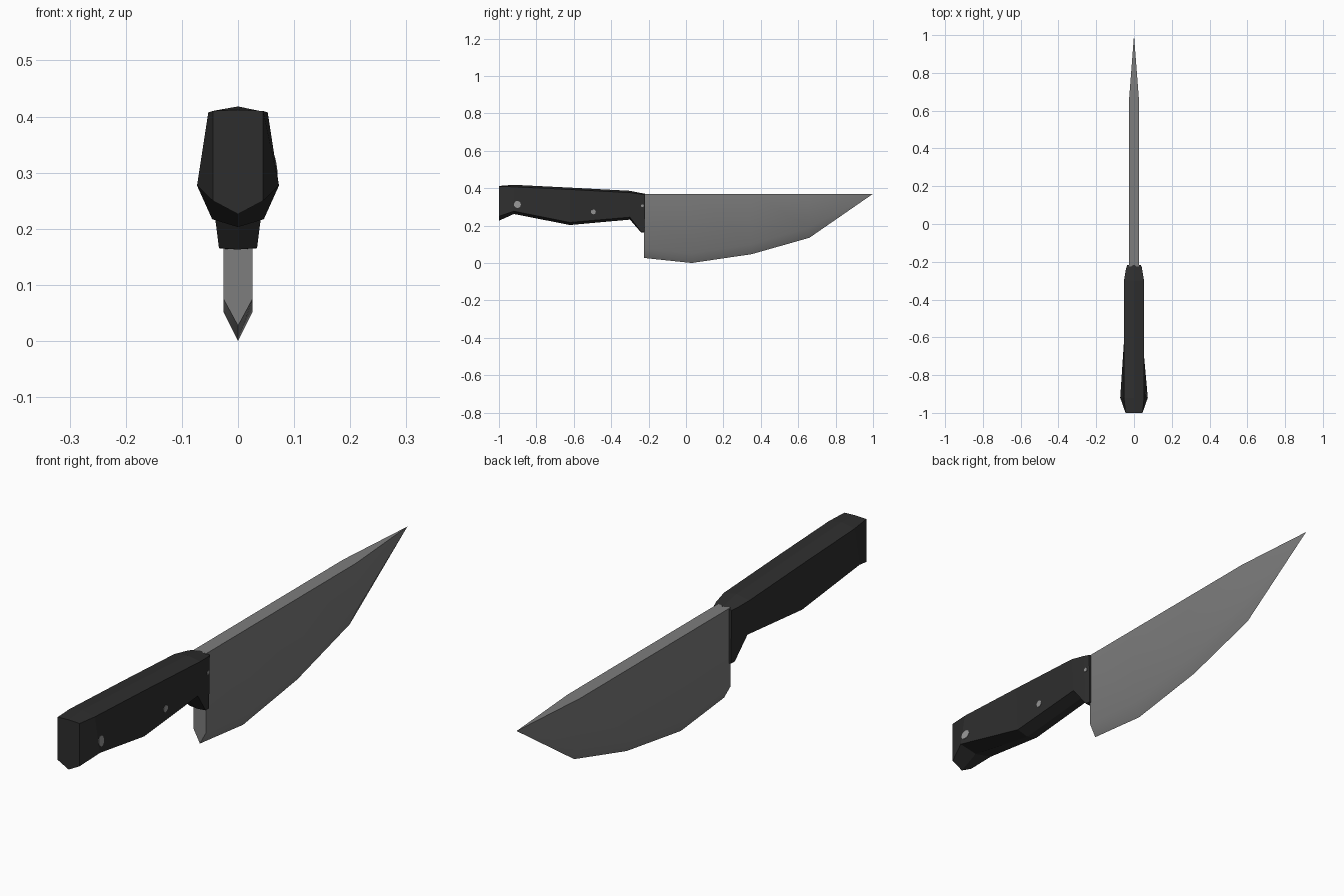
import bpy
import bmesh
import math
from mathutils import Vector

cube = bpy.data.objects.get("Cube")
if cube:
    bpy.data.objects.remove(cube)


def material(name, value):
    mat = bpy.data.materials.new(name)
    mat.use_nodes = True
    color = (value, value, value, 1)
    mat.diffuse_color = color
    mat.node_tree.nodes["Principled BSDF"].inputs["Base Color"].default_value = color
    return mat


steel = material("grey steel", 0.205)
black = material("black handle", 0.027)
rivet_grey = material("rivet grey", 0.3)


def loft(name, sections, mat):
    """Skin six-sided rings, each (y, ridge z, top half width, top z,
    bottom half width, bottom z, keel z), mirrored across x."""
    bm = bmesh.new()
    rings = []
    for y, ridge, wt, zt, wb, zb, keel in sections:
        points = [(0, ridge), (wt, zt), (wb, zb), (0, keel), (-wb, zb), (-wt, zt)]
        rings.append([bm.verts.new((x, y, z)) for x, z in points])
    for a, b in zip(rings, rings[1:]):
        for i in range(6):
            j = (i + 1) % 6
            bm.faces.new((a[i], a[j], b[j], b[i]))
    bm.faces.new(rings[0])
    bm.faces.new(rings[-1])
    bmesh.ops.remove_doubles(bm, verts=bm.verts, dist=0.0005)
    bmesh.ops.recalc_face_normals(bm, faces=bm.faces)
    mesh = bpy.data.meshes.new(name)
    bm.to_mesh(mesh)
    bm.free()
    mesh.materials.append(mat)
    obj = bpy.data.objects.new(name, mesh)
    bpy.context.collection.objects.link(obj)
    return obj


# Blade: flat spine, parallel sides, V-shaped cutting edge, pointed tip
TOP, HALF = 0.37, 0.026
edge = [(-0.225, 0.027, 0.075), (0.03, 0.0, 0.052), (0.35, 0.047, 0.1),
        (0.66, 0.135, 0.19)]
blade_sections = [(y, TOP, HALF, TOP, HALF, bevel, keel) for y, keel, bevel in edge]
blade_sections.append((1.0, TOP, 0, TOP, 0, TOP, TOP))
blade = loft("blade", blade_sections, steel)
bpy.context.view_layer.objects.active = blade
blade.select_set(True)
bpy.ops.object.shade_smooth_by_angle(angle=math.radians(35))
blade.select_set(False)

# Handle: faceted grip, flared at the butt, with a finger guard at the blade
handle = loft("handle", [
    (-1.0, 0.412, 0.045, 0.410, 0.045, 0.250, 0.226),
    (-0.92, 0.418, 0.053, 0.407, 0.073, 0.277, 0.262),
    (-0.62, 0.403, 0.053, 0.393, 0.046, 0.217, 0.203),
    (-0.30, 0.386, 0.053, 0.376, 0.044, 0.245, 0.232),
    (-0.24, 0.374, 0.043, 0.368, 0.034, 0.166, 0.163),
    (-0.218, 0.371, 0.036, 0.365, 0.033, 0.165, 0.163),
], black)
bpy.context.view_layer.update()

# Rivets: thin discs lying on the side of the handle
for name, y, z, radius in (("butt_rivet", -0.9, 0.315, 0.019),
                           ("middle_rivet", -0.495, 0.272, 0.013),
                           ("neck_rivet", -0.226, 0.305, 0.008)):
    _, spot, normal, _ = handle.closest_point_on_mesh(Vector((0.08, y, z)))
    bpy.ops.mesh.primitive_cylinder_add(
        vertices=12, radius=radius, depth=0.003, location=spot,
        rotation=normal.to_track_quat("Z", "Y").to_euler())
    rivet = bpy.context.object
    rivet.name = name
    rivet.data.materials.append(rivet_grey)
